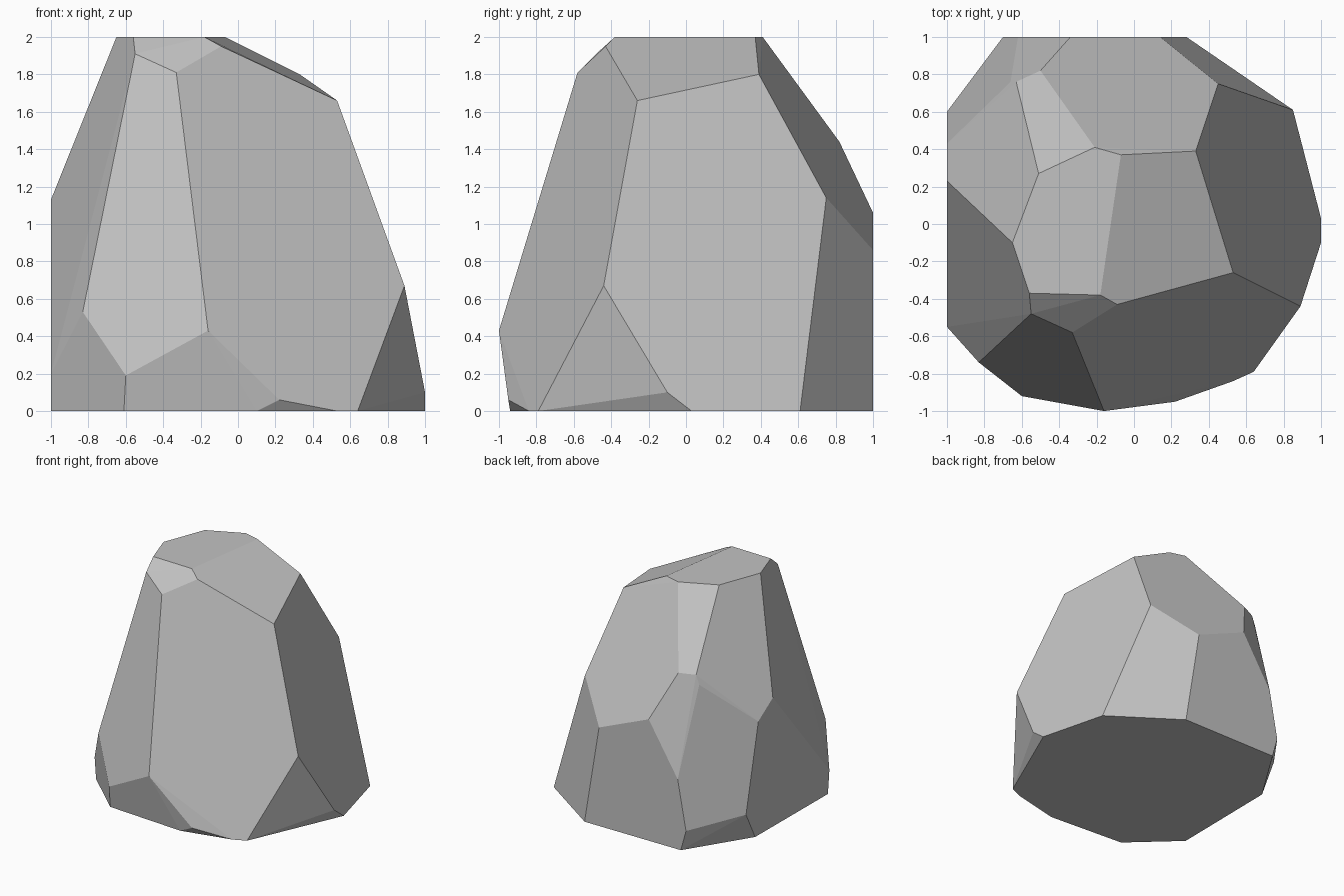
import bpy, bmesh, math

if "Cube" in bpy.data.objects:
    bpy.data.objects.remove(bpy.data.objects["Cube"])

# Corner points of the faceted boulder, grouped by height
top_rim = [(-.51, .27), (-.21, .41), (-.07, .37), (-.18, -.38), (-.56, -.37), (-.65, -.10)]
base_rim = [(.10, -.94), (.53, -.84), (.64, -.79), (1, .03), (.85, .61), (.28, 1),
            (-.65, 1), (-.99, .46), (-1, -.53), (-.61, -.892)]
shoulder = [(-.55, -.48, 1.91), (-.33, -.58, 1.81), (-.09, -.43, 1.95),
            (.33, .39, 1.80), (.53, -.26, 1.66)]
middle = [(-.50, .82, 1.44), (-.63, .76, 1.434), (-.66, .76, 1.355), (.45, .75, 1.14),
          (-1, .23, 1.13), (-.34, 1, 1.06), (-1, .43, 1.0), (.14, 1, .86)]
lower = [(.89, -.44, .67), (-.62, 1, .61), (-.83, -.74, .53), (-.16, -1, .43),
         (-1, .60, .25), (-1, -.55, .20), (-.60, -.92, .19), (-.70, 1, .18),
         (1, -.10, .10), (.22, -.95, .06)]
points = [(x, y, 2) for x, y in top_rim] + [(x, y, 0) for x, y in base_rim]
points += shoulder + middle + lower

# Wrap the corners in a convex skin and merge coplanar triangles into facets
bm = bmesh.new()
for p in points:
    bm.verts.new(p)
res = bmesh.ops.convex_hull(bm, input=bm.verts[:])
loose = [v for v in bm.verts if not v.link_faces]
bmesh.ops.delete(bm, geom=loose, context='VERTS')
bmesh.ops.dissolve_limit(bm, angle_limit=math.radians(3), verts=bm.verts[:], edges=bm.edges[:])
bmesh.ops.recalc_face_normals(bm, faces=bm.faces[:])

mesh = bpy.data.meshes.new("boulder")
bm.to_mesh(mesh)
bm.free()

# Single stone grey
stone = bpy.data.materials.new("stone grey")
stone.diffuse_color = (.54, .54, .54, 1)
stone.use_nodes = True
stone.node_tree.nodes["Principled BSDF"].inputs["Base Color"].default_value = stone.diffuse_color
mesh.materials.append(stone)
boulder = bpy.data.objects.new("boulder", mesh)
bpy.context.collection.objects.link(boulder)
